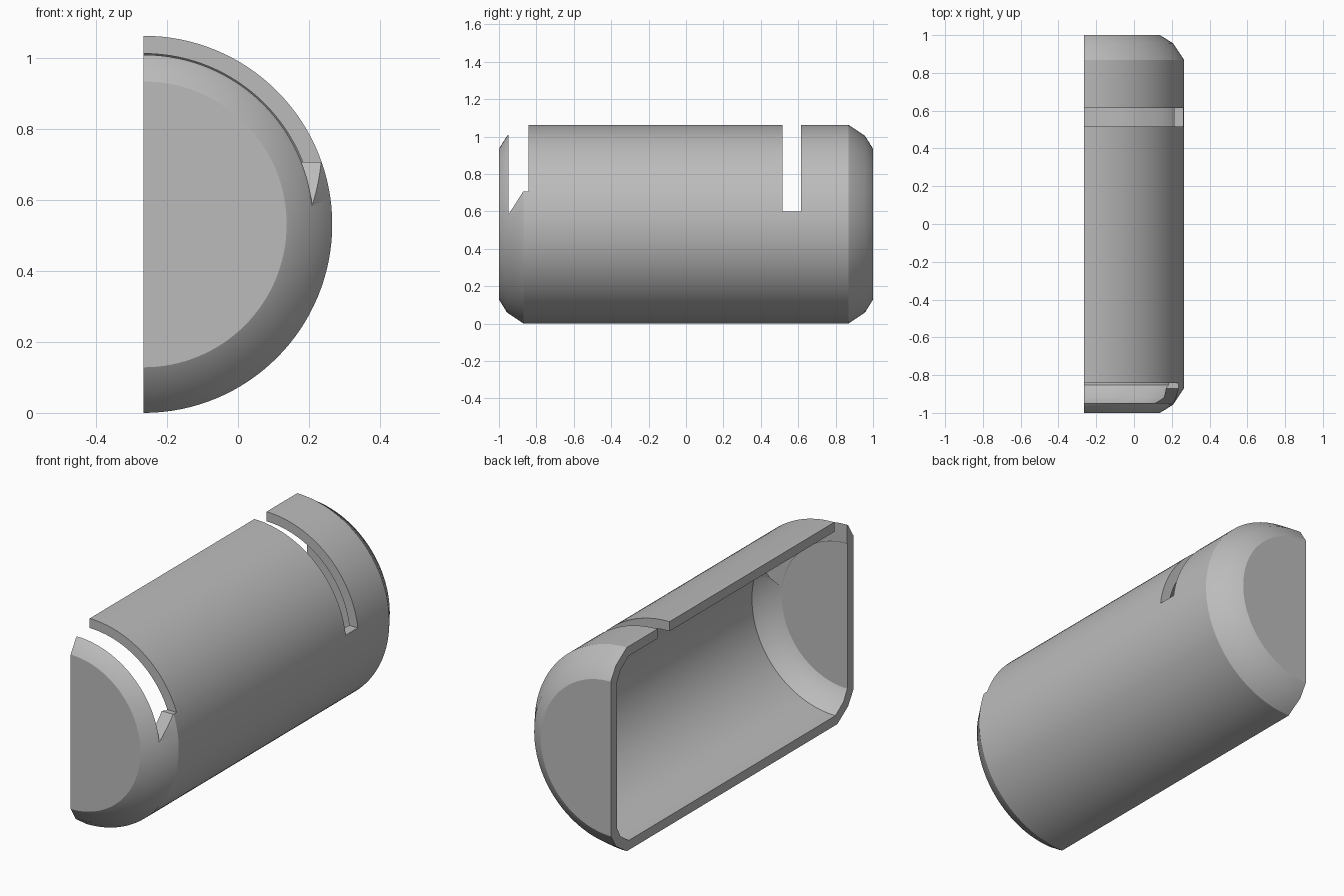
import bpy, bmesh, math
from mathutils import Vector, Matrix

cube = bpy.data.objects.get("Cube")
if cube:
    bpy.data.objects.remove(cube, do_unlink=True)

RADIUS, AXIS_X, STEPS = 0.5315, -0.2658, 64


def make_object(name, bm):
    bmesh.ops.recalc_face_normals(bm, faces=bm.faces)
    mesh = bpy.data.meshes.new(name)
    bm.to_mesh(mesh)
    bm.free()
    ob = bpy.data.objects.new(name, mesh)
    bpy.context.collection.objects.link(ob)
    return ob


def slot_cutter(name, outline):
    """Extrude a side (y, z) outline across the whole width."""
    bm = bmesh.new()
    face = bm.faces.new([bm.verts.new((-0.6, y, z)) for y, z in outline])
    out = bmesh.ops.extrude_face_region(bm, geom=[face])
    moved = [g for g in out["geom"] if isinstance(g, bmesh.types.BMVert)]
    bmesh.ops.translate(bm, verts=moved, vec=(1.2, 0, 0))
    ob = make_object(name, bm)
    ob.hide_render = True
    ob.hide_viewport = True
    return ob


# Grey material
grey = bpy.data.materials.new("mid grey")
grey.use_nodes = True
colour = (0.5, 0.5, 0.5, 1)
grey.diffuse_color = colour
grey.node_tree.nodes["Principled BSDF"].inputs["Base Color"].default_value = colour

# Wall section (y, radius), front half mirrored to the back
outer = [(-1, 0), (-1, 0.403), (-0.957, 0.472), (-0.868, RADIUS)]
inner = [(-0.95, 0), (-0.95, 0.378), (-0.92, 0.434), (-0.852, 0.4815)]
section = outer + [(-y, r) for y, r in reversed(outer)]
section += [(-y, r) for y, r in inner] + list(reversed(inner))

# Half shell: section swept half a turn from top to bottom
bm = bmesh.new()
verts = [bm.verts.new((0, y, r)) for y, r in section]
start = bm.faces.new(verts)
bmesh.ops.spin(bm, geom=[start] + start.edges[:] + verts, cent=(0, 0, 0),
               axis=(0, 1, 0), angle=math.pi, steps=STEPS)
bmesh.ops.remove_doubles(bm, verts=bm.verts, dist=1e-5)
have_start = any(len(f.verts) == len(section) and
                 f.calc_center_median().z > 0.01 for f in bm.faces)
if not have_start:
    bm.faces.new([v for v in verts if v.is_valid])
bmesh.ops.transform(bm, verts=bm.verts,
                    matrix=Matrix.Translation(Vector((AXIS_X, 0, RADIUS))))
shell = make_object("half_capsule_shell", bm)
shell.data.materials.append(grey)

# Slots through the upper wall
front_slot = slot_cutter("front_slot_cutter", [
    (-0.948, 1.2), (-0.948, 0.585), (-0.87, 0.707), (-0.843, 0.707), (-0.843, 1.2)])
back_slot = slot_cutter("back_slot_cutter", [
    (0.515, 1.2), (0.515, 0.598), (0.615, 0.598), (0.615, 1.2)])
bpy.context.view_layer.objects.active = shell
shell.select_set(True)
for cutter in (front_slot, back_slot):
    mod = shell.modifiers.new(cutter.name, "BOOLEAN")
    mod.operation = "DIFFERENCE"
    mod.solver = "EXACT"
    mod.object = cutter
    bpy.ops.object.modifier_apply(modifier=mod.name)
    bpy.data.objects.remove(cutter, do_unlink=True)

bpy.ops.object.shade_smooth_by_angle(angle=math.radians(28))
